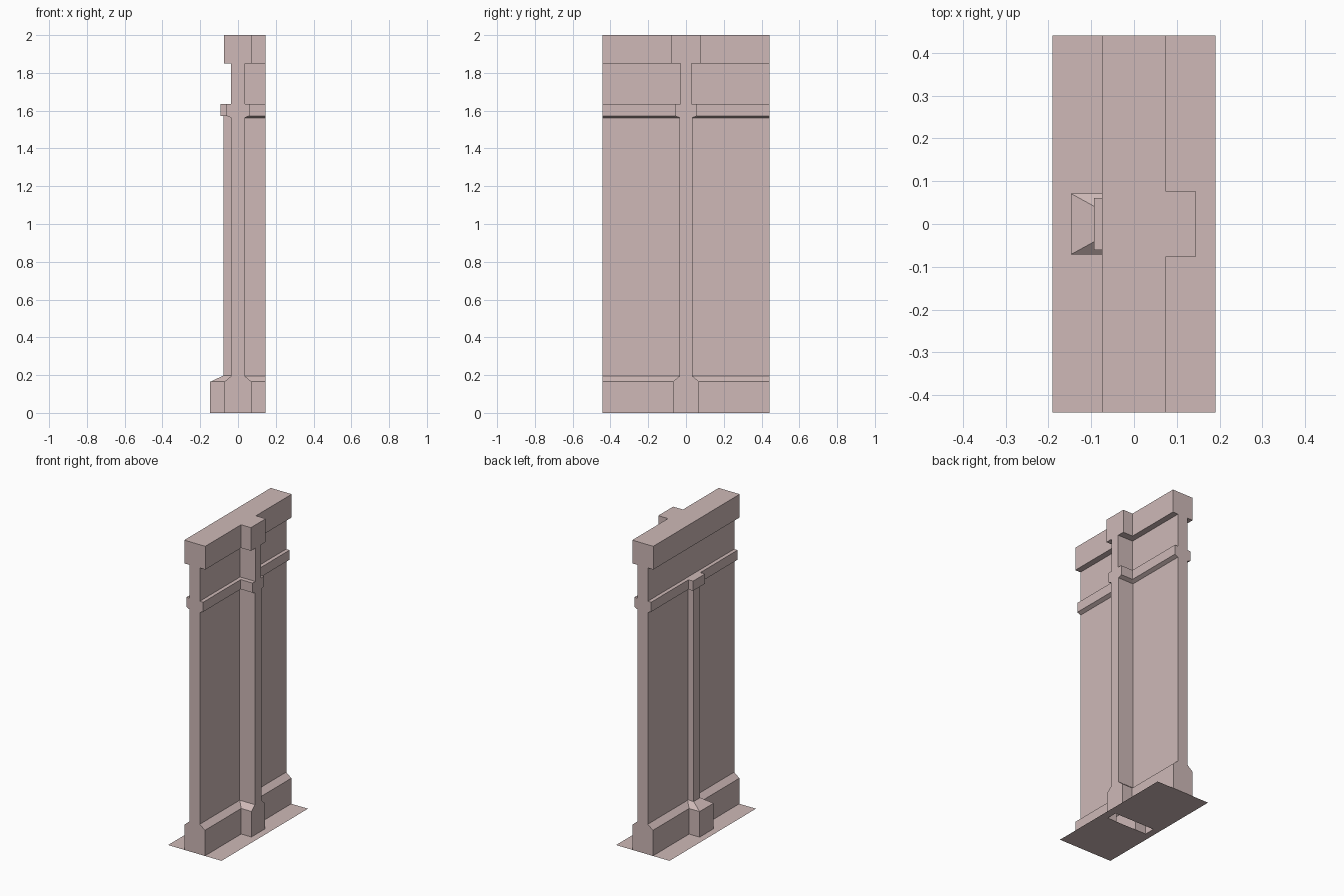
import bpy, bmesh

if "Cube" in bpy.data.objects:
    bpy.data.objects.remove(bpy.data.objects["Cube"])

stone = bpy.data.materials.new("pale pink stone")
stone.diffuse_color = (0.62, 0.485, 0.475, 1)
stone.use_nodes = True
stone.node_tree.nodes["Principled BSDF"].inputs["Base Color"].default_value = stone.diffuse_color


def make_object(name, bm):
    bmesh.ops.recalc_face_normals(bm, faces=bm.faces)
    mesh = bpy.data.meshes.new(name)
    bm.to_mesh(mesh)
    bm.free()
    mesh.materials.append(stone)
    obj = bpy.data.objects.new(name, mesh)
    bpy.context.collection.objects.link(obj)
    return obj


def prism(name, half, place, start, end):
    """Mirror a half profile (offset, height) and extrude it from start to end."""
    outline = half + [(-w, z) for w, z in reversed(half)]
    bm = bmesh.new()
    rings = [[bm.verts.new(place(w, d, z)) for w, z in outline] for d in (start, end)]
    for ring in rings:
        bm.faces.new(ring)
    for i in range(len(outline)):
        j = (i + 1) % len(outline)
        bm.faces.new((rings[0][i], rings[0][j], rings[1][j], rings[1][i]))
    return make_object(name, bm)


def loft(name, layers):
    """Stack rectangles given as (x0, x1, half_y, z)."""
    bm = bmesh.new()
    rings = [[bm.verts.new(p) for p in ((a, -h, z), (b, -h, z), (b, h, z), (a, h, z))]
             for a, b, h, z in layers]
    bm.faces.new(rings[0])
    bm.faces.new(rings[-1])
    for lo, hi in zip(rings, rings[1:]):
        for i in range(4):
            j = (i + 1) % 4
            bm.faces.new((lo[i], lo[j], hi[j], hi[i]))
    return make_object(name, bm)


def profile(base, shaft, ledge, neck, top):
    return [(base, 0), (base, 0.165), (shaft, 0.195), (shaft, 1.562), (ledge, 1.573),
            (ledge, 1.635), (neck, 1.635), (neck, 1.85), (top, 1.85), (top, 2.0)]


# Long wall along y, with plinth, ledge and coping
wall = prism("wall", profile(0.072, 0.036, 0.06, 0.036, 0.075),
             lambda w, d, z: (w, d, z), -0.441, 0.441)

# Short cross wall on the right side
stub = prism("cross_wall", profile(0.07, 0.034, 0.058, 0.03, 0.076),
             lambda w, d, z: (d, w, z), 0.0, 0.145)

# Pilaster on the left side: hipped plinth, shaft and cap
plinth = loft("pilaster_plinth", [(-0.147, 0, 0.071, 0), (-0.147, 0, 0.071, 0.165),
                                  (-0.078, 0, 0.033, 0.197), (-0.078, 0, 0.033, 0.3)])
shaft = loft("pilaster_shaft", [(-0.078, 0, 0.033, 0.25), (-0.078, 0, 0.033, 1.6)])
cap = loft("pilaster_cap", [(-0.093, 0, 0.061, 1.572), (-0.093, 0, 0.061, 1.635)])

# Merge the masonry into one clean shell
bpy.context.view_layer.objects.active = wall
for part in (stub, plinth, shaft, cap):
    mod = wall.modifiers.new("join", "BOOLEAN")
    mod.operation = "UNION"
    mod.solver = "EXACT"
    mod.object = part
    bpy.ops.object.modifier_apply(modifier=mod.name)
    bpy.data.objects.remove(part)

# Leave the underside of the masonry open
bm = bmesh.new()
bm.from_mesh(wall.data)
under = [f for f in bm.faces if f.calc_center_median().z < 0.001]
bmesh.ops.delete(bm, geom=under, context="FACES")
bm.to_mesh(wall.data)
bm.free()

# Thin ground plate with an opening beneath the pilaster
xs, ys = (-0.191, -0.147, 0.14, 0.191), (-0.441, -0.07, 0.0, 0.441)
bm = bmesh.new()
grid = [[bm.verts.new((x, y, 0)) for y in ys] for x in xs]
for i in range(3):
    for j in range(3):
        if (i, j) != (1, 1):
            bm.faces.new((grid[i][j], grid[i + 1][j], grid[i + 1][j + 1], grid[i][j + 1]))
make_object("ground_plate", bm)
